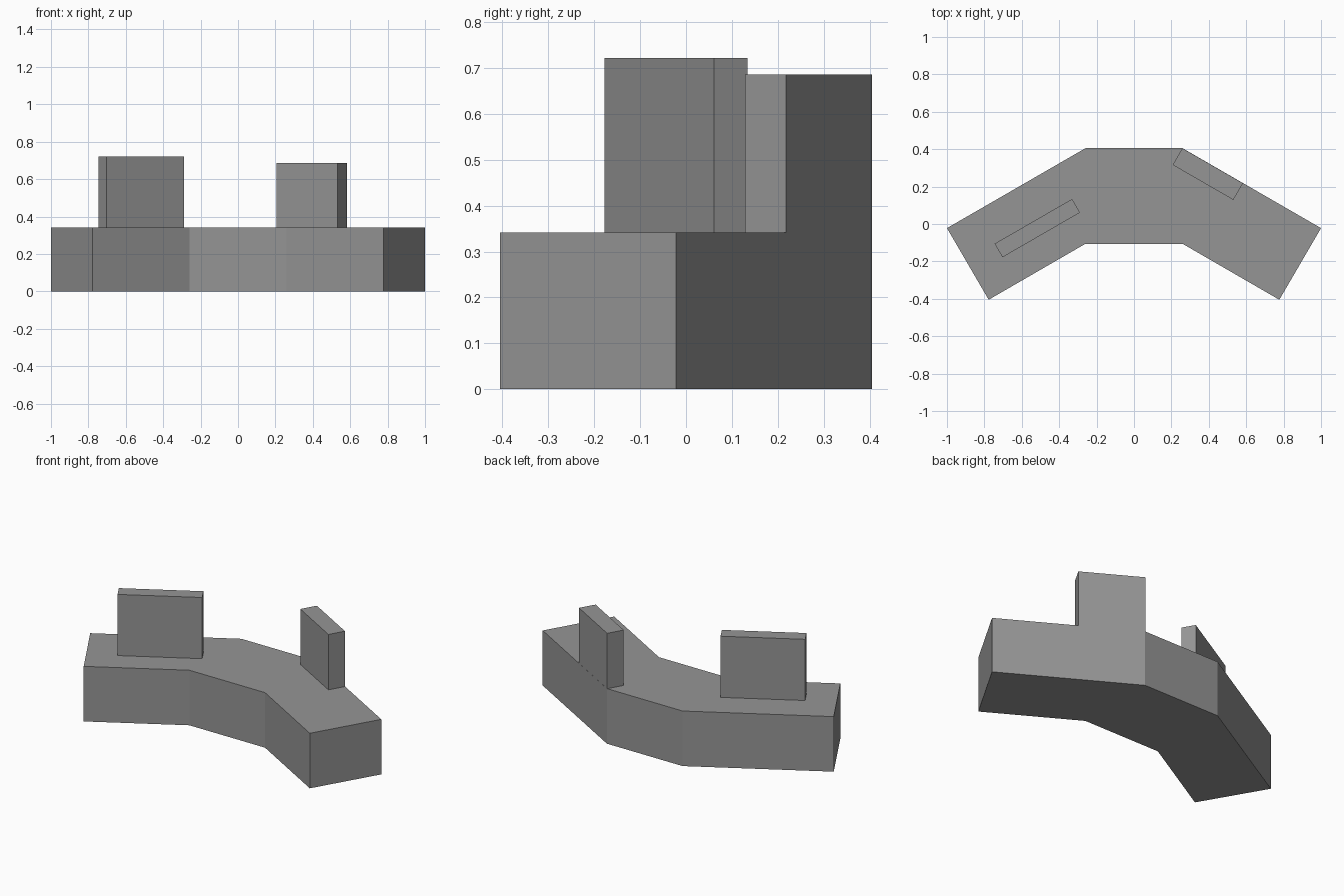
import bpy, bmesh
from math import radians, sin, cos
from mathutils import Vector

if "Cube" in bpy.data.objects:
    bpy.data.objects.remove(bpy.data.objects["Cube"])

SEAT_TOP = 0.342

fabric = bpy.data.materials.new("dark_grey")
fabric.diffuse_color = (0.3, 0.3, 0.3, 1)
fabric.use_nodes = True
fabric.node_tree.nodes["Principled BSDF"].inputs["Base Color"].default_value = fabric.diffuse_color


def prism(name, outline, z0, z1):
    """Extrude a flat counter-clockwise outline from z0 up to z1."""
    bm = bmesh.new()
    face = bm.faces.new([bm.verts.new((x, y, z0)) for x, y in outline])
    top = bmesh.ops.extrude_face_region(bm, geom=[face], use_keep_orig=True)
    verts = [g for g in top["geom"] if isinstance(g, bmesh.types.BMVert)]
    bmesh.ops.translate(bm, verts=verts, vec=(0, 0, z1 - z0))
    bmesh.ops.recalc_face_normals(bm, faces=bm.faces[:])
    mesh = bpy.data.meshes.new(name)
    bm.to_mesh(mesh)
    bm.free()
    mesh.materials.append(fabric)
    obj = bpy.data.objects.new(name, mesh)
    bpy.context.collection.objects.link(obj)
    return obj


def slab(corner, angle, length, depth):
    """Rectangle outline running from a corner along an angle."""
    a = radians(angle)
    u, n = Vector((cos(a), sin(a))) * length, Vector((-sin(a), cos(a))) * depth
    c = Vector(corner)
    return [c, c + u, c + u + n, c + n]


# Curved bench seat: right half of the outline, mirrored to the left
half = [(0.26, -0.106), (0.777, -0.405), (1.0, -0.022), (0.26, 0.405)]
outline = half + [(-x, y) for x, y in reversed(half)]
prism("bench_seat", outline, 0, SEAT_TOP)

# Free-standing backrest in the middle of the left wing
prism("left_backrest", slab((-0.703, -0.178), 30, 0.478, 0.084), SEAT_TOP, 0.722)

# Backrest flush with the rear edge of the right wing
prism("right_backrest", slab((0.207, 0.316), -30, 0.374, 0.103), SEAT_TOP, 0.686)
